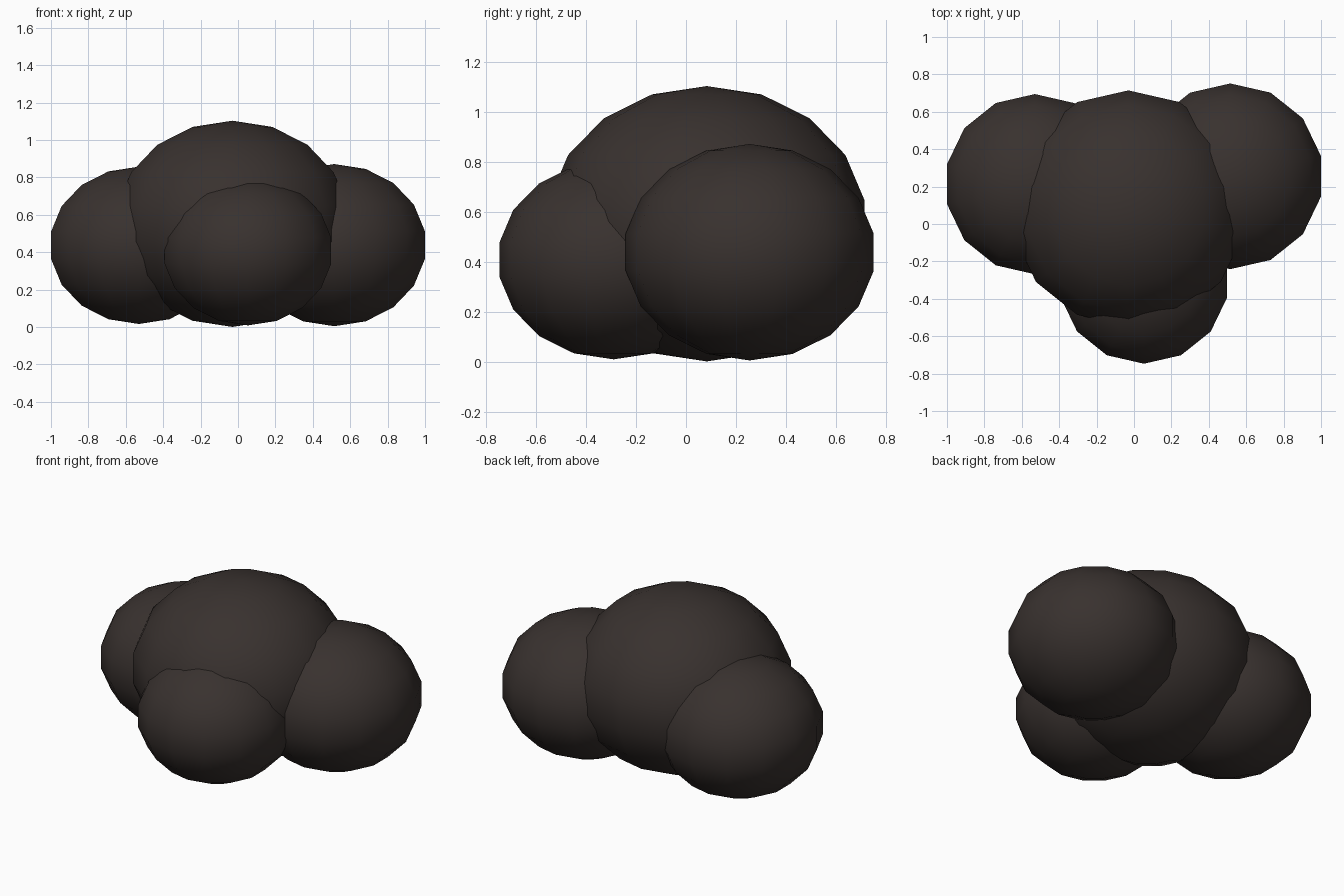
import bpy

if "Cube" in bpy.data.objects:
    bpy.data.objects.remove(bpy.data.objects["Cube"])

# Dark smoke-brown colour shared by every puff
dark = bpy.data.materials.new("dark_brown")
dark.diffuse_color = (0.04, 0.031, 0.028, 1)
dark.use_nodes = True
dark.node_tree.nodes["Principled BSDF"].inputs["Base Color"].default_value = dark.diffuse_color

FLATTEN = 0.86  # every puff is a slightly squashed sphere


def puff(name, centre, radius):
    bpy.ops.mesh.primitive_uv_sphere_add(segments=14, ring_count=9, radius=1, location=centre)
    ob = bpy.context.object
    ob.name = name
    ob.scale = (radius, radius, radius * FLATTEN)
    bpy.ops.object.transform_apply(location=False, rotation=False, scale=True)
    bpy.ops.object.shade_smooth()
    ob.data.materials.append(dark)
    return ob


# Large centre puff with three smaller ones around it
puff("centre_puff", (-0.03, 0.083, 0.552), 0.641)
puff("right_puff", (0.515, 0.255, 0.438), 0.504)
puff("left_puff", (-0.53, 0.213, 0.437), 0.489)
puff("front_puff", (0.053, -0.29, 0.408), 0.464)
